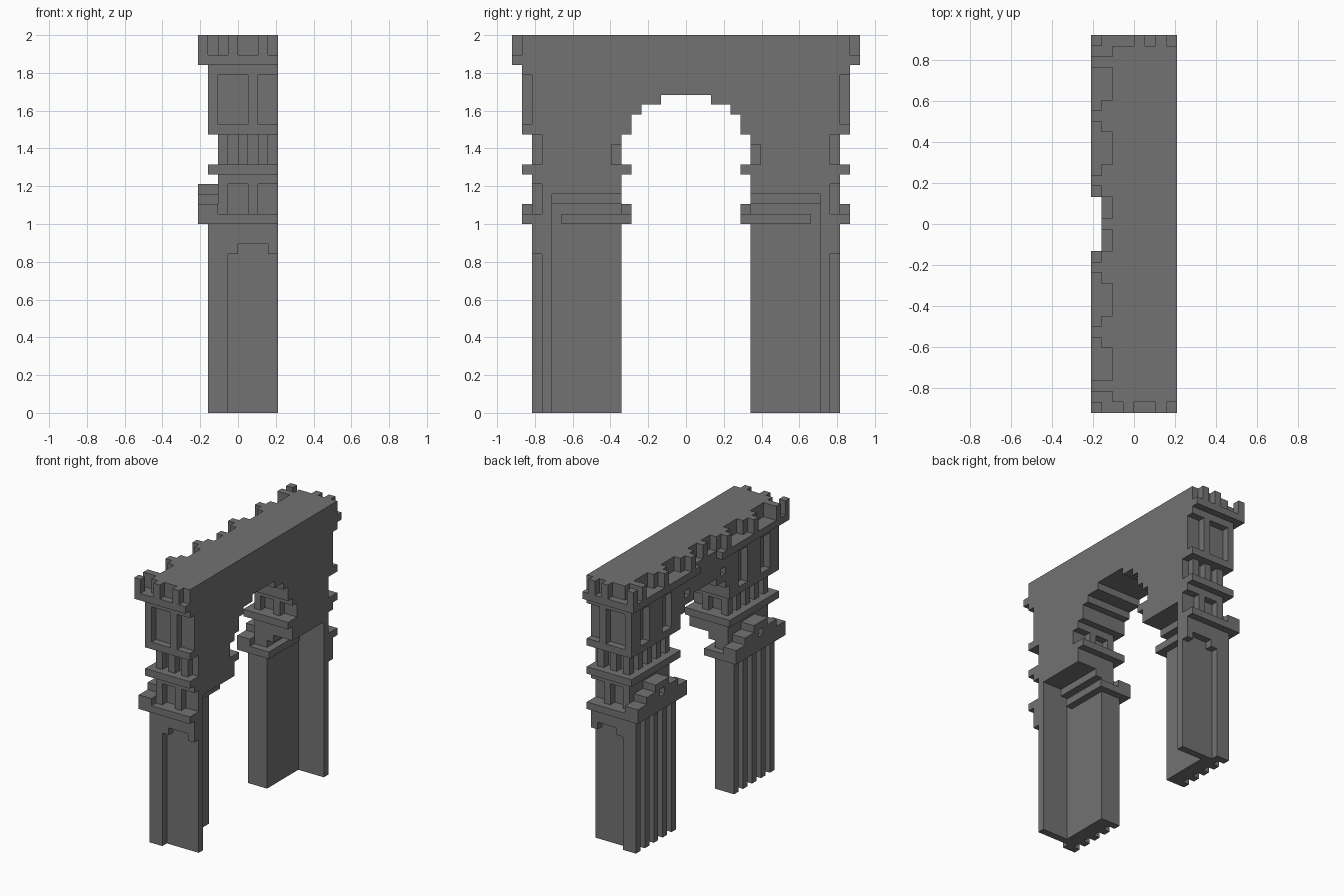
import bpy, bmesh

cube = bpy.data.objects.get("Cube")
if cube:
    bpy.data.objects.remove(cube, do_unlink=True)

U = 2 / 38  # one building block

stone = bpy.data.materials.new("grey_stone")
stone.use_nodes = True
GREY = (0.17, 0.17, 0.17, 1)
stone.diffuse_color = GREY
stone.node_tree.nodes["Principled BSDF"].inputs["Base Color"].default_value = GREY


def finish(name, bm):
    bmesh.ops.recalc_face_normals(bm, faces=bm.faces)
    mesh = bpy.data.meshes.new(name)
    bm.to_mesh(mesh)
    bm.free()
    mesh.materials.append(stone)
    obj = bpy.data.objects.new(name, mesh)
    bpy.context.collection.objects.link(obj)
    return obj


def add_box(bm, x, y, z):
    verts = bmesh.ops.create_cube(bm, size=1)["verts"]
    for v in verts:
        for i, (lo, hi) in enumerate((x, y, z)):
            v.co[i] = U * (hi if v.co[i] > 0 else lo)


def part(name, boxes, sides=(1, -1)):
    """Boxes in block units, mirrored to both ends of the arch."""
    bm = bmesh.new()
    for x, y, z in boxes:
        for s in sides:
            add_box(bm, x, sorted((s * y[0], s * y[1])), z)
    return finish(name, bm)


IN, OUT = 6.5, 15.5               # pier sides along y
SKIN = (14.5, OUT)                # outermost layer of the pier
FINS = [(IN + 2 * i, IN + 2 * i + 1) for i in range(5)]

# Piers: inner block, end slab with a sunk panel, fluted face
part("pier_block", [((-2, 0), (IN, 13.5), (0, 21)), ((-2, 1), (IN, 13.5), (21, 22))])
part("pier_slab", [((-2, 4), (13.5, 14.5), (0, 22))])
part("pier_panel_frame", [
    ((-2, -1), SKIN, (0, 20)), ((-1, 4), SKIN, (17, 20)),
    ((-1, 0), SKIN, (16, 17)), ((3, 4), SKIN, (16, 17))])
part("pier_flutes", [((-3, -2), f, (0, 19)) for f in FINS])

# Capital ledge and stepped pediment with a small niche
part("capital_ledge", [
    ((-4, 4), (13.5, 16.5), (19, 20)), ((-4, 0), (12.5, 13.5), (19, 20)),
    ((-4, 1), (5.5, 12.5), (19, 20))])
part("pediment", [
    ((-4, -2), (5.5, 16.5), (20, 21)), ((-3, -2), (7.5, 14.5), (21, 22)),
    ((-4, -3), (7.5, 10.5), (21, 22)), ((-4, -3), (11.5, 14.5), (21, 22)),
    ((-4, -2), (9.5, 12.5), (22, 23))])

# Lower storey with end niches, then a band
part("lower_storey", [((-2, 4), (IN, 14.5), (22, 24)), ((-2, 4), SKIN, (23, 24))])
part("lower_posts", [(x, SKIN, (20, 23)) for x in ((-2, -1), (1, 2))])
part("middle_band", [((-3, 4), (5.5, 16.5), (24, 25))])

# Colonnade storey
part("colonnade_core", [((-1, 4), (7.5, 14.5), (25, 28)), ((-1, 4), (IN, 7.5), (27, 28)),
                        ((1, 2), (IN, 7.5), (25, 27))])
part("colonnade_posts",
     [((-2, -1), f, (25, 28)) for f in FINS]
     + [((x, x + 1), SKIN, (25, 28)) for x in (0, 2)])

# Attic: stepped arch profile extruded through the wall
half = [(16.5, 38), (16.5, 28), (5.5, 28), (5.5, 30), (4.5, 30),
        (4.5, 31), (2.5, 31), (2.5, 32)]
profile = half + [(-y, z) for y, z in reversed(half)]
bm = bmesh.new()
face = bm.faces.new([bm.verts.new((-3 * U, y * U, z * U)) for y, z in profile])
new = bmesh.ops.extrude_face_region(bm, geom=[face])["geom"]
bmesh.ops.translate(bm, vec=(7 * U, 0, 0),
                    verts=[v for v in new if isinstance(v, bmesh.types.BMVert)])
attic = finish("attic_wall", bm)

# Windows, small holes and parapet gaps cut from the attic
WIN, GAP = (29, 34), (36, 38.5)
cutter = part("window_cutter", [
    ((-2, 1), (15.5, 17), WIN), ((2, 4.5), (15.5, 17), WIN),
    ((-3.5, -2), (12.5, 14.5), WIN), ((-3.5, -2), (7.5, 9.5), WIN),
    ((-3.5, -2), (3.5, 4.5), (32, 33)),
    ((-3.5, -2), (15.5, 17), GAP), ((-3.5, -2), (11.5, 14.5), GAP),
    ((-3.5, -2), (5.5, 8.5), GAP), ((-3.5, -2), (0.5, 2.5), GAP)])
cutter.hide_render = True
mod = attic.modifiers.new("cut", "BOOLEAN")
mod.operation = "DIFFERENCE"
mod.solver = "EXACT"
mod.object = cutter
bpy.context.view_layer.objects.active = attic
bpy.ops.object.modifier_apply(modifier=mod.name)
bpy.data.objects.remove(cutter, do_unlink=True)

# Top cornice and merlons
part("top_cornice", [((-4, 4), (16.5, 17.5), (35, 36)), ((-4, -3), (2.5, 16.5), (35, 36))])
TOP, END = (36, 38), (16.5, 17.5)
part("side_merlons", [((-4, -3), y, TOP) for y in (END, (14.5, 15.5), (9.5, 10.5), (3.5, 4.5))])
part("front_merlons", [((x, x + 1), END, TOP) for x in (-1, 2)], sides=(-1,))
part("back_merlons", [((x, x + 1), END, TOP) for x in (0, 2)], sides=(1,))
